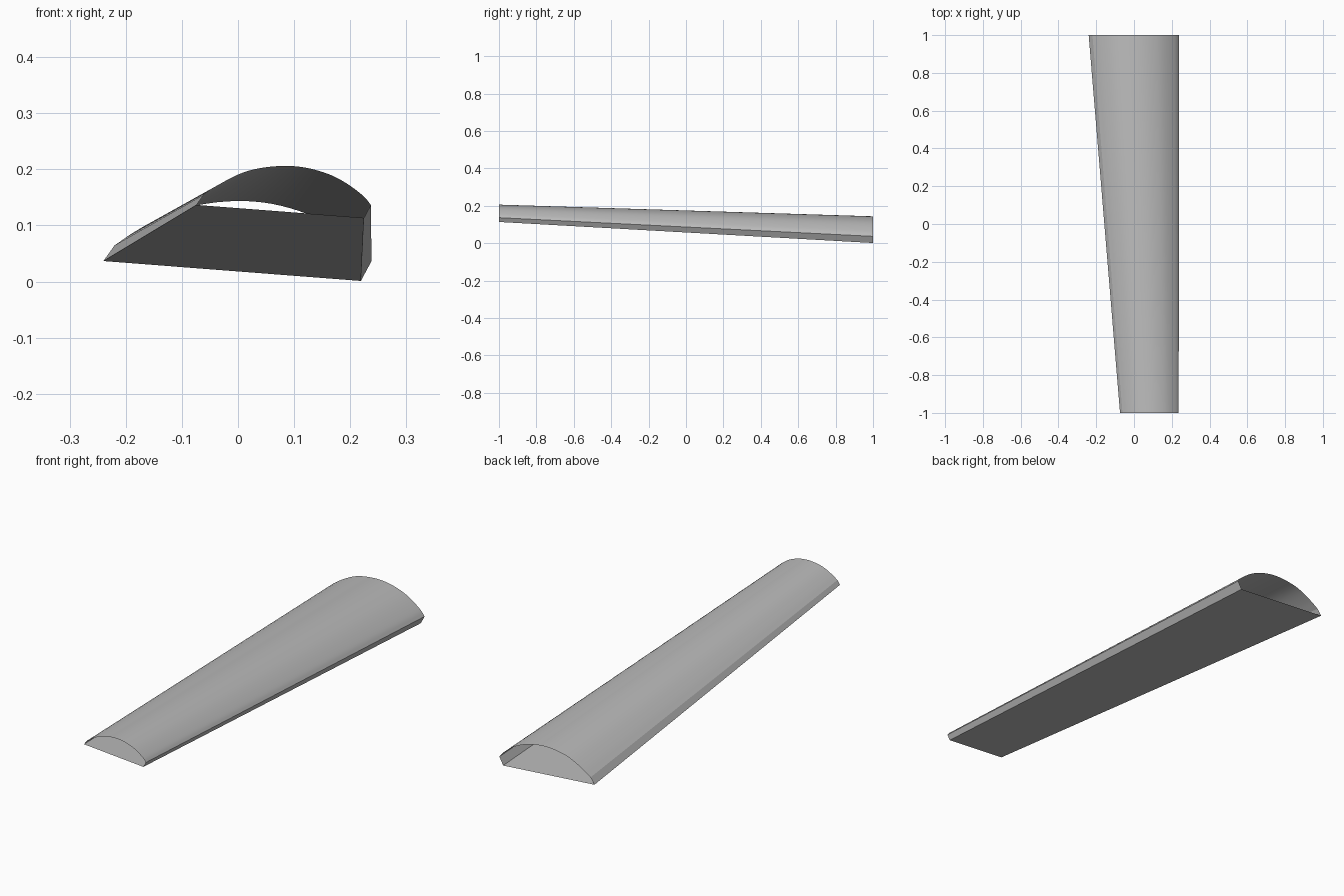
import bpy, bmesh
from mathutils import Vector

cube = bpy.data.objects.get("Cube")
if cube:
    bpy.data.objects.remove(cube, do_unlink=True)

# Plain grey material
grey = bpy.data.materials.new("light grey")
grey.use_nodes = True
colour = (0.5, 0.5, 0.5, 1)
grey.diffuse_color = colour
grey.node_tree.nodes["Principled BSDF"].inputs["Base Color"].default_value = colour

# Blade cross-section at the wide end, measured from its lower left corner
CROWN = [(0.02, 0.028), (0.062, 0.056), (0.118, 0.085), (0.17, 0.100), (0.237, 0.107),
         (0.30, 0.102), (0.362, 0.0845), (0.41, 0.06), (0.457, 0.025), (0.478, 0.0)]
LOWER_RIGHT = Vector((0.459, -0.0355))
STEPS = 4


def smooth_path(points, steps):
    """Smooth open curve through the given points."""
    p = [Vector(q) for q in points]
    p = [2 * p[0] - p[1]] + p + [2 * p[-1] - p[-2]]
    path = []
    for a, b, c, d in zip(p, p[1:], p[2:], p[3:]):
        for i in range(steps):
            t = i / steps
            path.append(0.5 * (2 * b + (c - a) * t + (2 * a - 5 * b + 4 * c - d) * t * t
                               + (3 * b - a - 3 * c + d) * t ** 3))
    return path + [p[-2]]


profile = [Vector((0, 0))] + smooth_path(CROWN, STEPS) + [LOWER_RIGHT]

# Tapered open-ended blade shell: narrow raised front end, wide low back end
bm = bmesh.new()


def section(y, x, z, size):
    return [bm.verts.new((x + size * p.x, y, z + size * p.y)) for p in profile]


front = section(-1, -0.074, 0.1365, 0.65)
back = section(1, -0.24, 0.0365, 1)
n = len(profile)
for i in range(n):
    j = (i + 1) % n
    bm.faces.new((front[i], back[i], back[j], front[j]))
bmesh.ops.recalc_face_normals(bm, faces=bm.faces)
# The crown must face up
if max(bm.faces, key=lambda f: f.calc_center_median().z).normal.z < 0:
    bmesh.ops.reverse_faces(bm, faces=bm.faces)

mesh = bpy.data.meshes.new("blade")
bm.to_mesh(mesh)
bm.free()
mesh.materials.append(grey)
blade = bpy.data.objects.new("blade", mesh)
bpy.context.collection.objects.link(blade)

# Smooth crown with crisp lower corners
bpy.ops.object.select_all(action="DESELECT")
blade.select_set(True)
bpy.context.view_layer.objects.active = blade
bpy.ops.object.shade_smooth_by_angle(angle=0.35)
